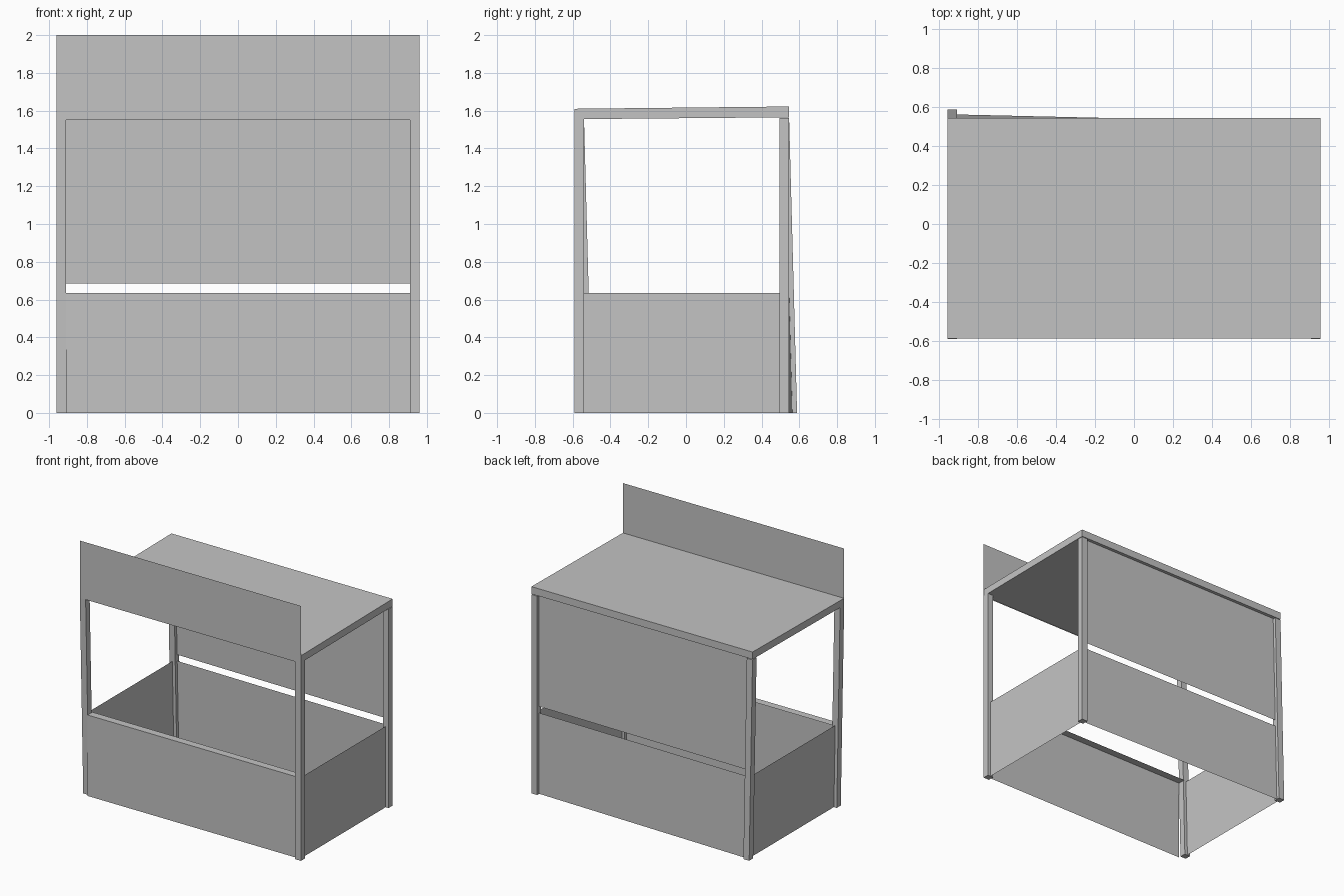
import bpy

if "Cube" in bpy.data.objects:
    bpy.data.objects.remove(bpy.data.objects["Cube"])

# One flat grey for the whole stall
grey = bpy.data.materials.new("plain_grey")
grey.diffuse_color = (0.55, 0.55, 0.55, 1)
grey.use_nodes = True
grey.node_tree.nodes["Principled BSDF"].inputs["Base Color"].default_value = grey.diffuse_color

W = 0.96           # half width
P = 0.05           # post thickness
LEAN = 0.042       # the left posts lean back towards the ground
TOP = 1.56         # top of the posts
COUNTER = 0.635    # top of the lower panels
FRONT, BACK = -0.565, 0.521   # post centre lines in y
CX = W - P / 2


def make(name, verts, faces):
    mesh = bpy.data.meshes.new(name)
    mesh.from_pydata(verts, [], faces)
    mesh.materials.append(grey)
    obj = bpy.data.objects.new(name, mesh)
    bpy.context.collection.objects.link(obj)
    return obj


def hexahedron(name, bottom, top):
    """Solid between two four-cornered rings."""
    sides = [(i, (i + 1) % 4, (i + 1) % 4 + 4, i + 4) for i in range(4)]
    return make(name, bottom + top, [(3, 2, 1, 0), (4, 5, 6, 7)] + sides)


def sheet(name, corners):
    return make(name, corners, [(0, 1, 2, 3)])


def post_y(side, y, z):
    """Centre line of a post at height z."""
    return y + (LEAN * (1 - z / TOP) if side < 0 else 0)


def ring(x, y, z):
    h = P / 2
    return [(x - h, y - h, z), (x + h, y - h, z), (x + h, y + h, z), (x - h, y + h, z)]


# Corner posts and side panels
for side, label in ((-1, "left"), (1, "right")):
    for y, end in ((FRONT, "front"), (BACK, "back")):
        hexahedron(f"{end}_{label}_post",
                   ring(side * CX, post_y(side, y, 0), 0),
                   ring(side * CX, y, TOP))
    sheet(f"{label}_side_panel",
          [(side * CX, post_y(side, y, z), z) for y, z in
           ((FRONT, 0), (BACK, 0), (BACK, COUNTER), (FRONT, COUNTER))])

# Back panels, following the posts, with a slot between them
for name, z0, z1 in (("lower_back_panel", 0, COUNTER), ("upper_back_panel", 0.685, 1.565)):
    sheet(name, [(s * (W - P), post_y(s, BACK, z), z)
                 for s, z in ((1, z0), (-1, z0), (-1, z1), (1, z1))])

# Front panel, counter shelf and tall sign board
X = W - P
sheet("front_panel", [(-X, FRONT, 0), (X, FRONT, 0), (X, FRONT, COUNTER), (-X, FRONT, COUNTER)])
sheet("counter_shelf", [(-X, FRONT, COUNTER), (X, FRONT, COUNTER),
                        (X, -0.505, COUNTER), (-X, -0.505, COUNTER)])
sheet("sign_board", [(-W, -0.59, 1.55), (W, -0.59, 1.55), (W, -0.59, 2), (-W, -0.59, 2)])

# Roof slab, rising slightly towards the back
outline = [(-W, -0.589), (W, -0.589), (W, 0.546), (-W, 0.546)]
hexahedron("roof",
           [(x, y, 1.555 if y < 0 else 1.565) for x, y in outline],
           [(x, y, 1.61 if y < 0 else 1.622) for x, y in outline])
